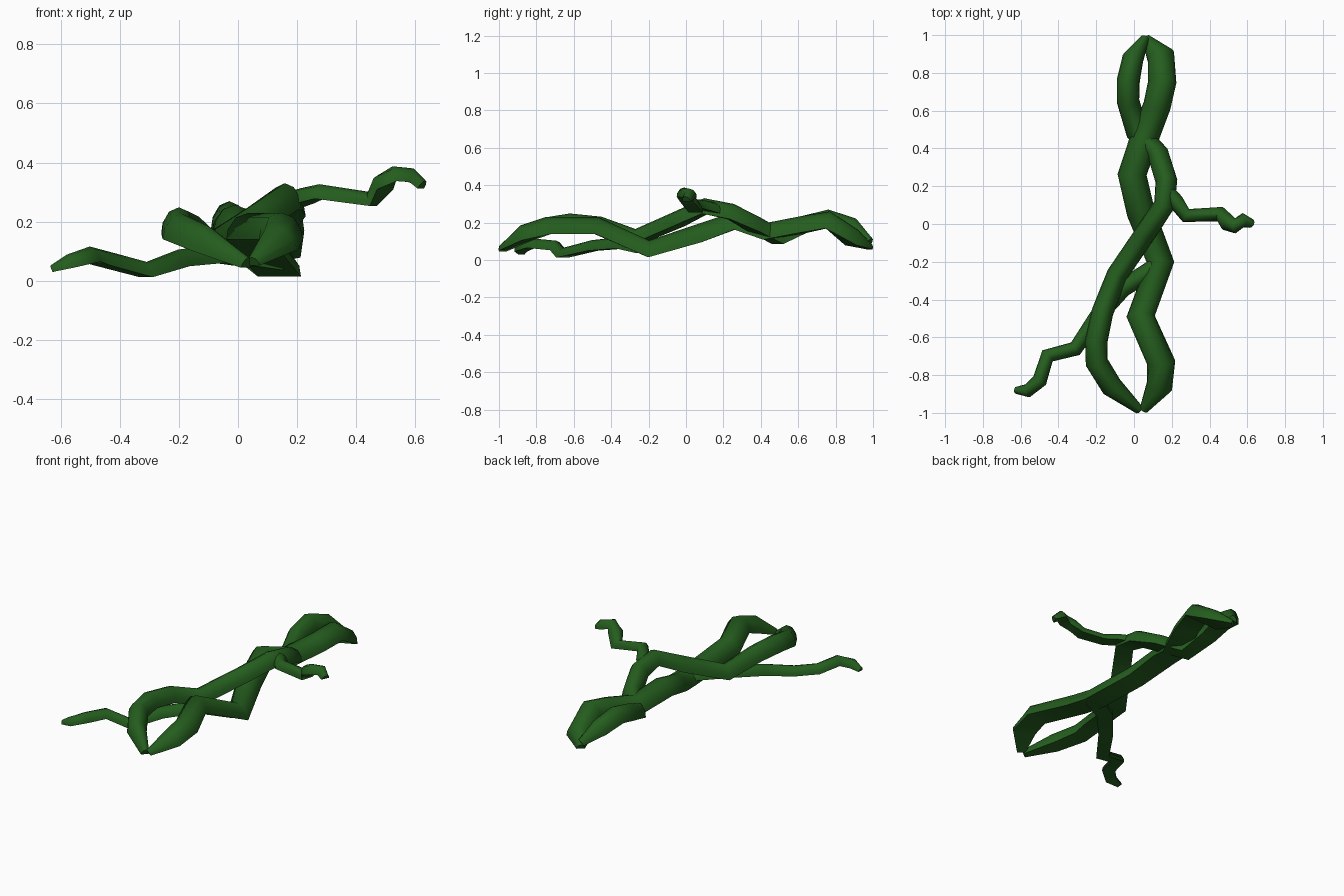
import bpy, bmesh, math
from mathutils import Vector

# Domed cross-section with a flat underside, in units of the radius
DOME = [(-1.0, -0.55), (-0.92, -0.05), (-0.55, 0.48), (0.0, 0.68),
        (0.55, 0.48), (0.92, -0.05), (1.0, -0.55)]
SIDES = len(DOME)
green = bpy.data.materials.new("vine_green")
green.diffuse_color = (0.018, 0.11, 0.013, 1)


def vine(name, pts, height=1.0):
    """Sweep the domed profile along (x, y, z, radius) points."""
    bm = bmesh.new()
    path = [Vector(p[:3]) for p in pts]
    rings = []
    for i, p in enumerate(path):
        before = (p - path[i - 1]).normalized() if i else Vector()
        after = (path[i + 1] - p).normalized() if i < len(path) - 1 else Vector()
        t = (before + after).normalized()
        side = t.cross(Vector((0, 0, 1))).normalized()
        up = side.cross(t)
        r = pts[i][3]
        rings.append([bm.verts.new(p + side * r * u + up * r * height * v) for u, v in DOME])
    for a, b in zip(rings, rings[1:]):
        for k in range(SIDES):
            n = (k + 1) % SIDES
            bm.faces.new((a[k], a[n], b[n], b[k]))
    bm.faces.new(rings[0])
    bm.faces.new(rings[-1])
    bmesh.ops.recalc_face_normals(bm, faces=bm.faces)
    me = bpy.data.meshes.new(name)
    bm.to_mesh(me)
    bm.free()
    me.materials.append(green)
    ob = bpy.data.objects.new(name, me)
    bpy.context.collection.objects.link(ob)
    # Smooth dome, crisp bottom edges
    bpy.ops.object.select_all(action='DESELECT')
    bpy.context.view_layer.objects.active = ob
    ob.select_set(True)
    bpy.ops.object.shade_smooth_by_angle(angle=math.radians(65))


# Thick strand, crossing over at the back and under in the middle
vine("thick_vine", [
    (0.06, 0.985, 0.07, 0.025), (0.135, 0.90, 0.115, 0.075), (0.15, 0.76, 0.21, 0.075),
    (0.12, 0.62, 0.185, 0.073), (0.05, 0.44, 0.15, 0.075), (-0.01, 0.26, 0.205, 0.077),
    (0.04, 0.05, 0.135, 0.075), (0.14, -0.20, 0.055, 0.073), (0.035, -0.48, 0.18, 0.075),
    (0.145, -0.74, 0.18, 0.075), (0.13, -0.87, 0.14, 0.07), (0.05, -0.985, 0.065, 0.025)])

# Thin strand, crossing under at the back and over in the middle
vine("thin_vine", [
    (0.06, 0.985, 0.10, 0.025), (0.0, 0.89, 0.18, 0.057), (-0.03, 0.76, 0.22, 0.061),
    (-0.03, 0.64, 0.19, 0.06), (0.015, 0.49, 0.125, 0.06), (0.12, 0.38, 0.185, 0.058),
    (0.17, 0.24, 0.255, 0.058), (0.16, 0.10, 0.285, 0.056), (0.06, -0.05, 0.215, 0.056),
    (-0.09, -0.27, 0.12, 0.056), (-0.165, -0.46, 0.185, 0.058), (-0.20, -0.62, 0.20, 0.06),
    (-0.195, -0.74, 0.18, 0.06), (-0.11, -0.87, 0.14, 0.058), (0.03, -0.985, 0.06, 0.025)], 1.2)

# Side shoots
vine("low_shoot", [
    (0.13, -0.22, 0.065, 0.05), (-0.06, -0.34, 0.09, 0.048), (-0.20, -0.50, 0.075, 0.044),
    (-0.31, -0.66, 0.036, 0.04), (-0.455, -0.695, 0.075, 0.04), (-0.50, -0.83, 0.088, 0.04),
    (-0.57, -0.885, 0.065, 0.036), (-0.63, -0.88, 0.04, 0.018)], 1.05)
vine("high_shoot", [
    (0.17, 0.17, 0.27, 0.045), (0.22, 0.12, 0.285, 0.042), (0.275, 0.045, 0.30, 0.038),
    (0.45, 0.055, 0.275, 0.04), (0.485, 0.015, 0.33, 0.045), (0.53, -0.01, 0.36, 0.04),
    (0.585, 0.02, 0.355, 0.038), (0.625, 0.0, 0.325, 0.025)], 1.05)
